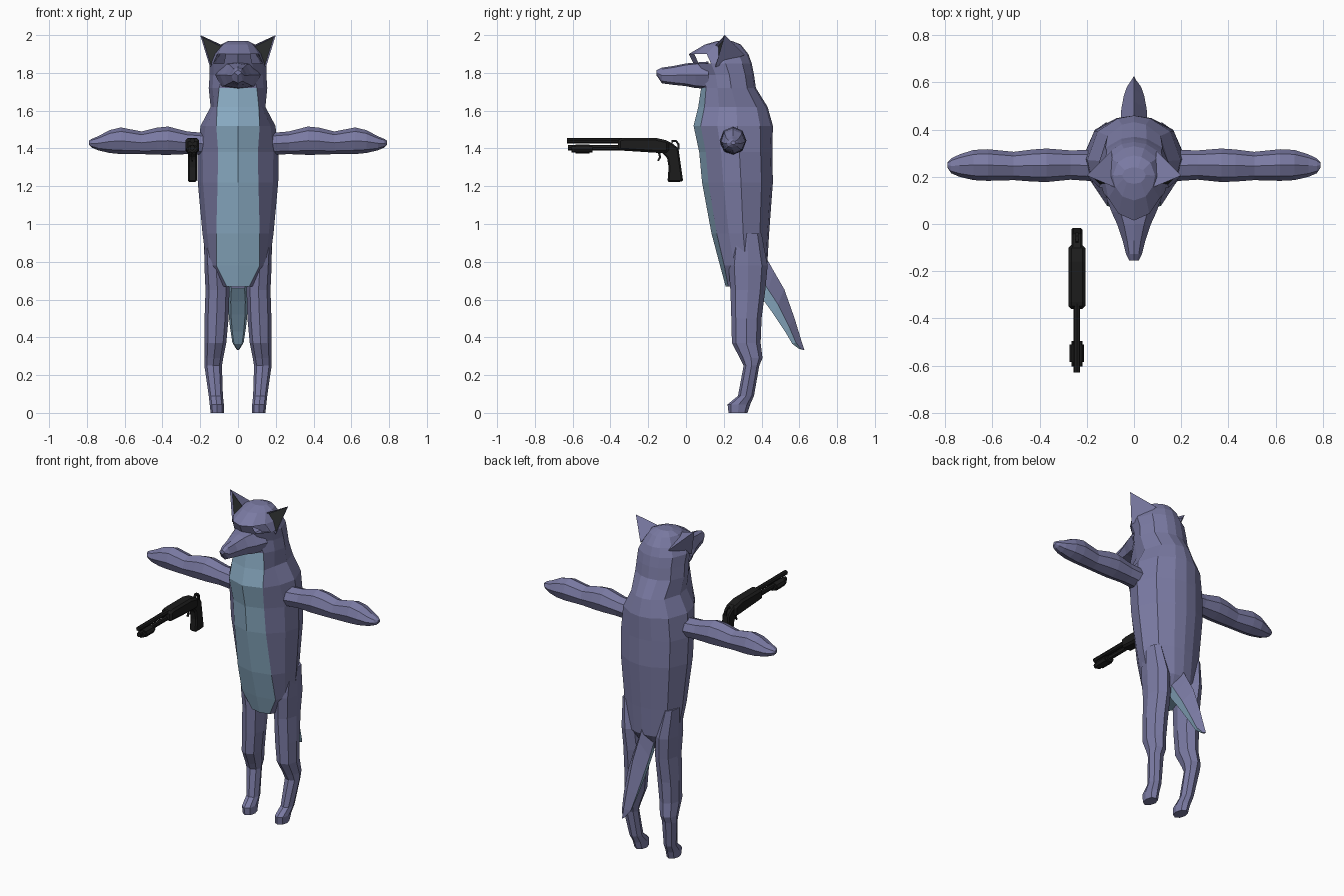
import bpy, bmesh, math
from mathutils import Vector


def material(name, rgb):
    m = bpy.data.materials.new(name)
    m.diffuse_color = (*rgb, 1)
    return m


FUR = material("fur_slate", (0.195, 0.195, 0.365))
BELLY = material("belly_blue", (0.26, 0.42, 0.56))
BLACK = material("gun_black", (0.012, 0.012, 0.012))
DARK = material("ear_dark", (0.025, 0.028, 0.028))


def finish(name, bm, mats, mirror=False):
    bmesh.ops.recalc_face_normals(bm, faces=bm.faces)
    me = bpy.data.meshes.new(name)
    bm.to_mesh(me)
    bm.free()
    ob = bpy.data.objects.new(name, me)
    bpy.context.collection.objects.link(ob)
    for m in mats:
        me.materials.append(m)
    if mirror:
        ob.modifiers.new("mirror", 'MIRROR').use_mirror_merge = False
    return ob


def loft(name, rings, mats, rule=None, mirror=False):
    """Skin closed rings of points; rule(row, column) gives a material index, or None for a gap."""
    bm = bmesh.new()
    rows = [[bm.verts.new(p) for p in r] for r in rings]
    n = len(rows[0])
    for i in range(len(rows) - 1):
        for j in range(n):
            k = rule(i, j) if rule else 0
            if k is None:
                continue
            a, b = rows[i], rows[i + 1]
            bm.faces.new((a[j], a[(j + 1) % n], b[(j + 1) % n], b[j])).material_index = k
    bm.faces.new(rows[0]).material_index = rule(-1, 0) if rule else 0
    bm.faces.new(rows[-1])
    return finish(name, bm, mats, mirror)


def both_sides(half):
    """Close a half ring (first and last point on x = 0) with its mirror image."""
    return half + [(-x, y, z) for x, y, z in half[-2:0:-1]]


# Body and skull: z, half width, front y, back y, belly half width
body = [
    (0.67, 0.09, 0.21, 0.36, 0.06), (0.78, 0.165, 0.18, 0.43, 0.115),
    (0.95, 0.188, 0.135, 0.44, 0.115), (1.22, 0.213, 0.085, 0.46, 0.108),
    (1.38, 0.215, 0.07, 0.457, 0.105), (1.52, 0.198, 0.04, 0.46, 0.115),
    (1.62, 0.145, 0.065, 0.432, 0.11), (1.72, 0.155, 0.08, 0.37, 0.10),
    (1.79, 0.150, 0.07, 0.36, 0.08), (1.85, 0.150, 0.04, 0.348, 0.075),
    (1.90, 0.125, 0.015, 0.33, 0.065), (1.95, 0.09, 0.10, 0.29, 0.05),
    (1.97, 0.05, 0.17, 0.24, 0.03)]


def body_ring(z, w, f, b, belly):
    d = b - f
    return both_sides([(0, f, z), (belly, f + 0.09 * d, z), (0.87 * w, f + 0.30 * d, z),
                       (w, f + 0.55 * d, z), (0.78 * w, f + 0.84 * d, z),
                       (0.35 * w, f + 0.97 * d, z), (0, b, z)])


def body_colour(i, j):
    if i == 9 and j in (1, 10):      # open eye sockets
        return None
    return 1 if i < 0 or (i < 7 and j in (0, 11)) else 0


loft("body", [body_ring(*r) for r in body], [FUR, BELLY], body_colour)

# Muzzle: y, half width, top z, bottom z
muzzle = [(0.12, 0.12, 1.86, 1.715), (0.05, 0.095, 1.855, 1.72), (0.0, 0.072, 1.85, 1.73),
          (-0.07, 0.048, 1.836, 1.737), (-0.128, 0.034, 1.828, 1.745), (-0.155, 0.02, 1.815, 1.785)]
loft("muzzle", [both_sides([(0, y, t), (0.6 * w, y, t - 0.008), (w, y, t - 0.5 * (t - b)),
                            (0.75 * w, y, b + 0.012), (0, y, b)]) for y, w, t, b in muzzle], [FUR])

# Ears: four-point pyramids with a sunken dark front
bm = bmesh.new()
tip, inner, outer, rear = [bm.verts.new(p) for p in (
    (0.2, 0.205, 2.0), (0.08, 0.155, 1.945), (0.148, 0.155, 1.83), (0.095, 0.31, 1.895))]
front = bm.faces.new((tip, inner, outer))
for tri in ((tip, rear, inner), (tip, outer, rear), (inner, rear, outer)):
    bm.faces.new(tri)
bmesh.ops.recalc_face_normals(bm, faces=bm.faces)
bmesh.ops.inset_individual(bm, faces=[front], thickness=0.013, depth=-0.012)
front.material_index = 1
finish("ears", bm, [FUR, DARK], True)

# Arms: x, y min, y max, z min, z max
arm = [(0.15, 0.18, 0.315, 1.365, 1.48), (0.27, 0.188, 0.312, 1.37, 1.49),
       (0.37, 0.178, 0.32, 1.366, 1.516), (0.43, 0.18, 0.316, 1.367, 1.51),
       (0.51, 0.186, 0.306, 1.37, 1.49), (0.62, 0.183, 0.317, 1.37, 1.511),
       (0.68, 0.186, 0.314, 1.376, 1.497), (0.74, 0.2, 0.295, 1.39, 1.465),
       (0.775, 0.215, 0.278, 1.405, 1.45), (0.79, 0.238, 0.262, 1.42, 1.44)]


def octagon(a0, a1, b0, b1):
    ca, cb, ra, rb = (a0 + a1) / 2, (b0 + b1) / 2, (a1 - a0) / 2, (b1 - b0) / 2
    return [(ca + ra * math.cos(k * math.pi / 4), cb + rb * math.sin(k * math.pi / 4)) for k in range(8)]


loft("arms", [[(x, y, z) for y, z in octagon(*r)] for x, *r in arm], [FUR], mirror=True)

# Legs: z, x min, x max, y min, y max
leg = [(0.0, 0.075, 0.145, 0.225, 0.325), (0.045, 0.075, 0.15, 0.22, 0.34),
       (0.09, 0.08, 0.155, 0.275, 0.36), (0.25, 0.085, 0.178, 0.305, 0.388),
       (0.29, 0.078, 0.178, 0.285, 0.405), (0.37, 0.062, 0.177, 0.243, 0.395),
       (0.50, 0.05, 0.177, 0.24, 0.4), (0.65, 0.045, 0.172, 0.235, 0.42),
       (0.78, 0.055, 0.178, 0.225, 0.432), (0.95, 0.10, 0.18, 0.25, 0.40)]
loft("legs", [[(x, y, z) for x, y in octagon(*r)] for z, *r in leg], [FUR], mirror=True)

# Tail: upper point (y, z), lower point (y, z), half width; underside is pale
tail = [((0.42, 0.83), (0.36, 0.66), 0.05), ((0.465, 0.75), (0.415, 0.59), 0.055),
        ((0.52, 0.655), (0.465, 0.52), 0.054), ((0.575, 0.50), (0.525, 0.43), 0.043),
        ((0.61, 0.385), (0.563, 0.365), 0.03), ((0.627, 0.332), (0.60, 0.338), 0.008)]


def tail_ring(up, low, w):
    u, l = Vector((0, *up)), Vector((0, *low))
    m = u.lerp(l, 0.6)
    return both_sides([tuple(u), (w, m.y, m.z), (0.7 * w, l.y, l.z), (0, l.y, l.z)])


loft("tail", [tail_ring(*r) for r in tail], [FUR, BELLY], lambda i, j: 1 if j in (1, 2, 3, 4) else 0)

# Shotgun
GX = -0.242


def tube(name, y0, y1, z, rx, rz):
    loft(name, [[(x, y, zz) for x, zz in octagon(GX - rx, GX + rx, z - rz, z + rz)]
                for y in (y0, y1)], [BLACK])


def plate(name, profile, half, bevel):
    bm = bmesh.new()
    sides = [[bm.verts.new((GX + s * half, y, z)) for y, z in profile] for s in (-1, 1)]
    n = len(profile)
    for s in sides:
        bm.faces.new(s)
    for j in range(n):
        k = (j + 1) % n
        bm.faces.new((sides[0][j], sides[0][k], sides[1][k], sides[1][j]))
    ob = finish(name, bm, [BLACK])
    if bevel:
        mod = ob.modifiers.new("bevel", 'BEVEL')
        mod.width = bevel
        mod.segments = 1


tube("barrel", -0.63, -0.33, 1.441, 0.014, 0.014)
tube("magazine_tube", -0.625, -0.33, 1.404, 0.013, 0.015)
tube("fore_grip", -0.585, -0.51, 1.397, 0.031, 0.023)
tube("fore_grip_front", -0.605, -0.585, 1.397, 0.024, 0.019)
tube("fore_grip_back", -0.51, -0.495, 1.397, 0.024, 0.019)
plate("receiver", [(-0.36, 1.45), (-0.33, 1.456), (-0.16, 1.456), (-0.09, 1.44), (-0.09, 1.378),
                   (-0.14, 1.376), (-0.36, 1.39)], 0.036, 0.012)
plate("stock_grip", [(-0.11, 1.446), (-0.07, 1.425), (-0.04, 1.40), (-0.03, 1.33), (-0.015, 1.225),
                     (-0.05, 1.222), (-0.098, 1.222), (-0.092, 1.30), (-0.10, 1.35), (-0.13, 1.38)], 0.024, 0.008)
plate("trigger", [(-0.15, 1.385), (-0.135, 1.385), (-0.133, 1.35), (-0.145, 1.332), (-0.152, 1.336),
                  (-0.143, 1.355)], 0.005, 0)
plate("hammer", [(-0.08, 1.42), (-0.075, 1.446), (-0.05, 1.444), (-0.035, 1.425), (-0.035, 1.395),
                 (-0.045, 1.395), (-0.045, 1.42), (-0.055, 1.434), (-0.068, 1.434)], 0.007, 0)
